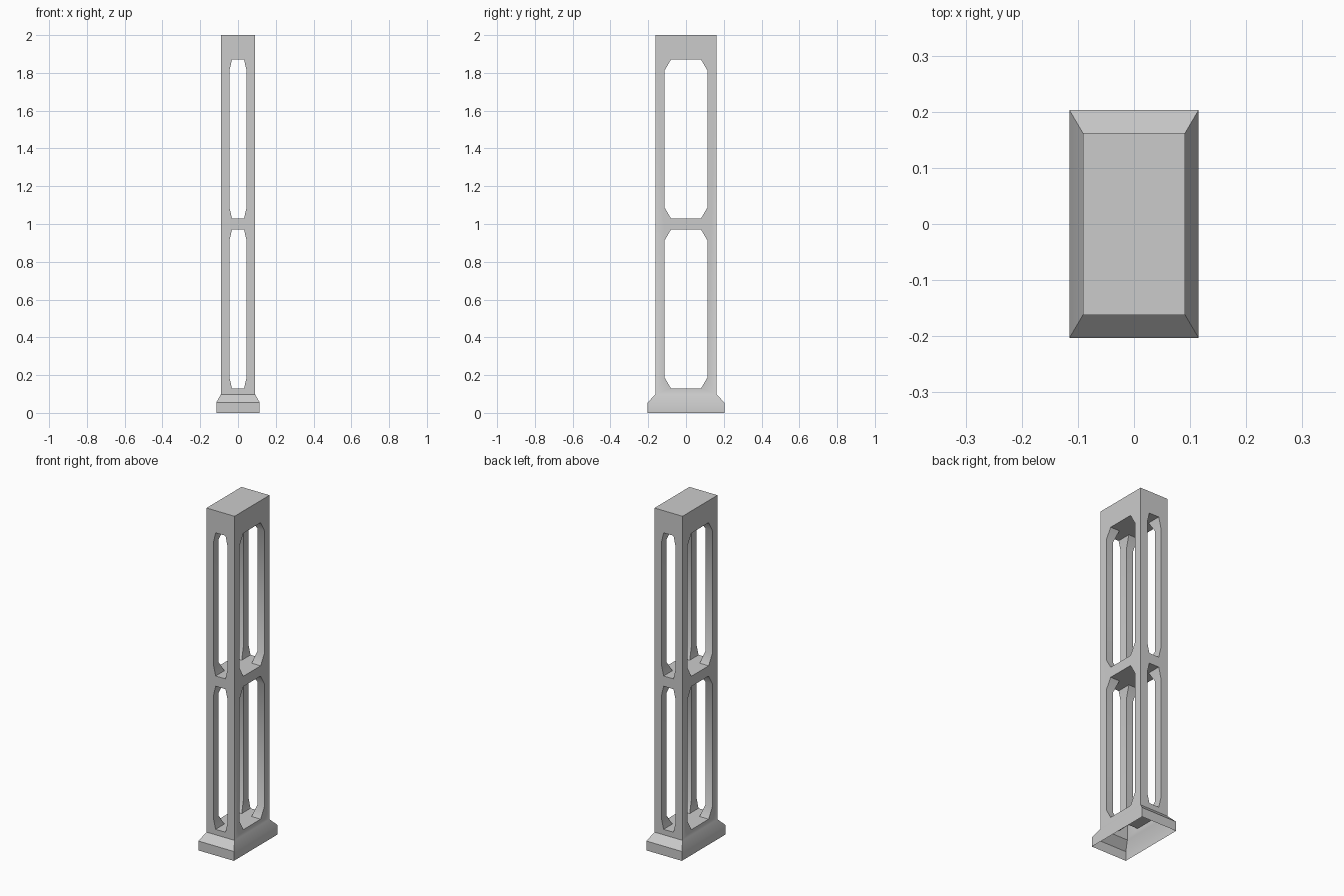
import bpy, bmesh
from math import radians

if "Cube" in bpy.data.objects:
    bpy.data.objects.remove(bpy.data.objects["Cube"])


def make_object(name, bm):
    bmesh.ops.recalc_face_normals(bm, faces=bm.faces)
    mesh = bpy.data.meshes.new(name)
    bm.to_mesh(mesh)
    bm.free()
    obj = bpy.data.objects.new(name, mesh)
    bpy.context.collection.objects.link(obj)
    return obj


def loft(name, rings):
    """Skin a list of equal-length point rings and cap both ends."""
    bm = bmesh.new()
    loops = [[bm.verts.new(p) for p in ring] for ring in rings]
    n = len(loops[0])
    for a, b in zip(loops, loops[1:]):
        for i in range(n):
            j = (i + 1) % n
            bm.faces.new((a[i], a[j], b[j], b[i]))
    bm.faces.new(loops[0])
    bm.faces.new(loops[-1])
    return make_object(name, bm)


def rect(hx, hy, z):
    return [(-hx, -hy, z), (hx, -hy, z), (hx, hy, z), (-hx, hy, z)]


def window_cutter(name, half, inner, z0, z1, along_y):
    """Chamfered window prism running right through the column."""
    c = 0.06
    outline = [(-inner, z0), (inner, z0), (half, z0 + c), (half, z1 - c),
               (inner, z1), (-inner, z1), (-half, z1 - c), (-half, z0 + c)]
    rings = [[(u, d, z) if along_y else (d, u, z) for u, z in outline]
             for d in (-0.5, 0.5)]
    return loft(name, rings)


# Column with flared base
pillar = loft("pillar_frame", [
    rect(0.115, 0.203, 0), rect(0.115, 0.203, 0.055),
    rect(0.091, 0.162, 0.098), rect(0.091, 0.162, 2.0)])

# Upper and lower windows through both directions
cutters = []
for level, z0, z1 in (("lower", 0.13, 0.97), ("upper", 1.03, 1.87)):
    cutters.append(window_cutter(level + "_front_cutter", 0.046, 0.032, z0, z1, True))
    cutters.append(window_cutter(level + "_side_cutter", 0.115, 0.08, z0, z1, False))
for cutter in cutters:
    cutter.hide_render = True
    mod = pillar.modifiers.new(cutter.name, 'BOOLEAN')
    mod.operation = 'DIFFERENCE'
    mod.solver = 'EXACT'
    mod.object = cutter

bpy.context.view_layer.objects.active = pillar
pillar.select_set(True)
for mod in list(pillar.modifiers):
    bpy.ops.object.modifier_apply(modifier=mod.name)
for cutter in cutters:
    bpy.data.objects.remove(cutter)

# Open underside
bm = bmesh.new()
bm.from_mesh(pillar.data)
bottom = [f for f in bm.faces if f.calc_center_median().z < 0.001]
bmesh.ops.delete(bm, geom=bottom, context='FACES')
bm.to_mesh(pillar.data)
bm.free()

bpy.ops.object.shade_smooth_by_angle(angle=radians(35))
